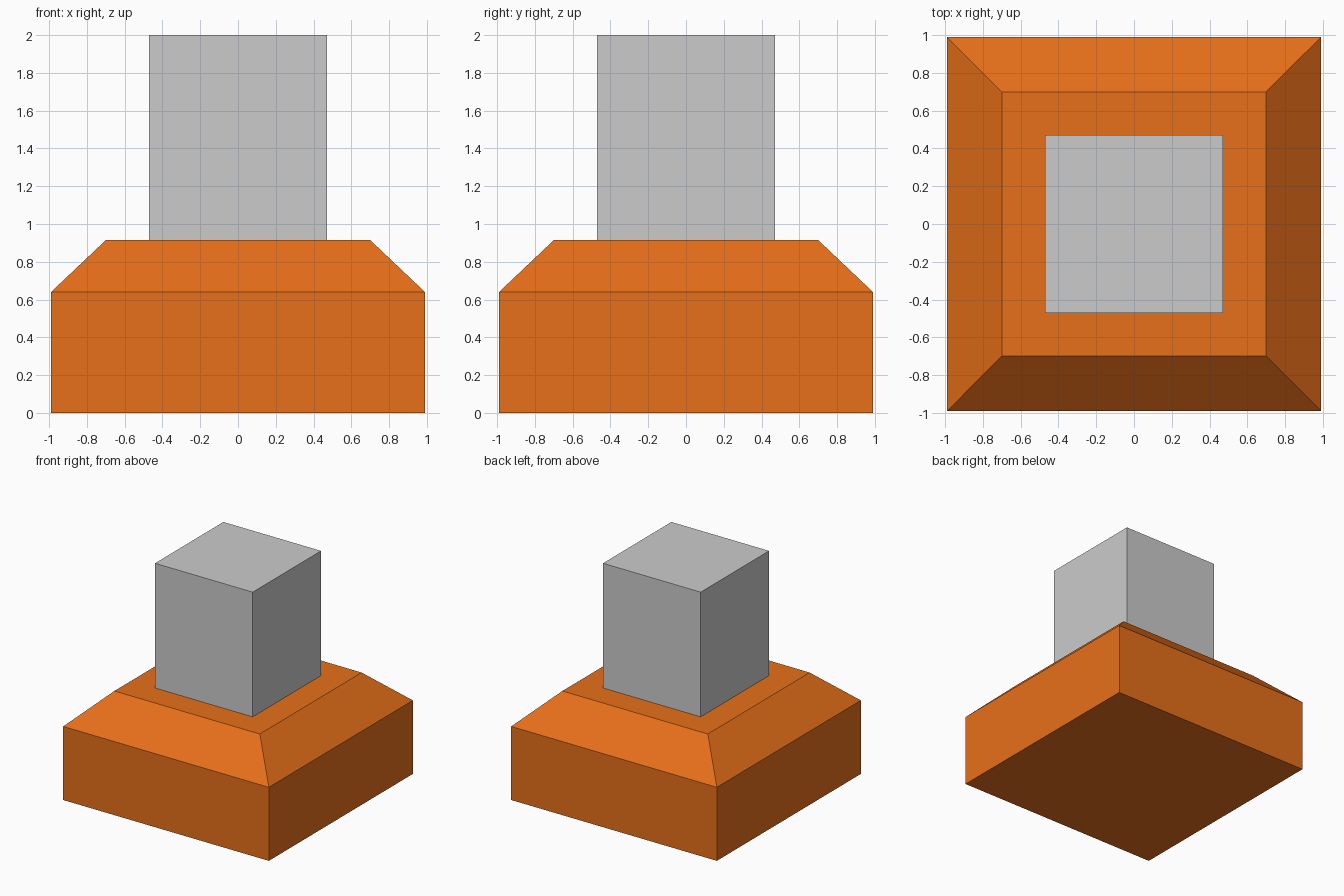
import bpy, bmesh

if "Cube" in bpy.data.objects:
    bpy.data.objects.remove(bpy.data.objects["Cube"])


def stacked_rings(name, rings):
    """Square rings given as (half width, z), joined into a closed solid."""
    bm = bmesh.new()
    loops = [[bm.verts.new((sx * h, sy * h, z))
              for sx, sy in ((-1, -1), (1, -1), (1, 1), (-1, 1))]
             for h, z in rings]
    for lower, upper in zip(loops, loops[1:]):
        for i in range(4):
            j = (i + 1) % 4
            bm.faces.new((lower[i], lower[j], upper[j], upper[i]))
    bm.faces.new(loops[0][::-1])
    bm.faces.new(loops[-1])
    mesh = bpy.data.meshes.new(name)
    bm.to_mesh(mesh)
    bm.free()
    obj = bpy.data.objects.new(name, mesh)
    bpy.context.collection.objects.link(obj)
    return obj


# Orange plinth with sloped shoulders
base = stacked_rings("base", [(0.99, 0), (0.99, 0.64), (0.70, 0.915)])
orange = bpy.data.materials.new("orange")
orange.diffuse_color = (0.8, 0.16, 0.01, 1)
orange.use_nodes = True
orange.node_tree.nodes["Principled BSDF"].inputs["Base Color"].default_value = orange.diffuse_color
base.data.materials.append(orange)

# Grey square post standing on the plinth
stacked_rings("post", [(0.47, 0.915), (0.47, 2.0)])
